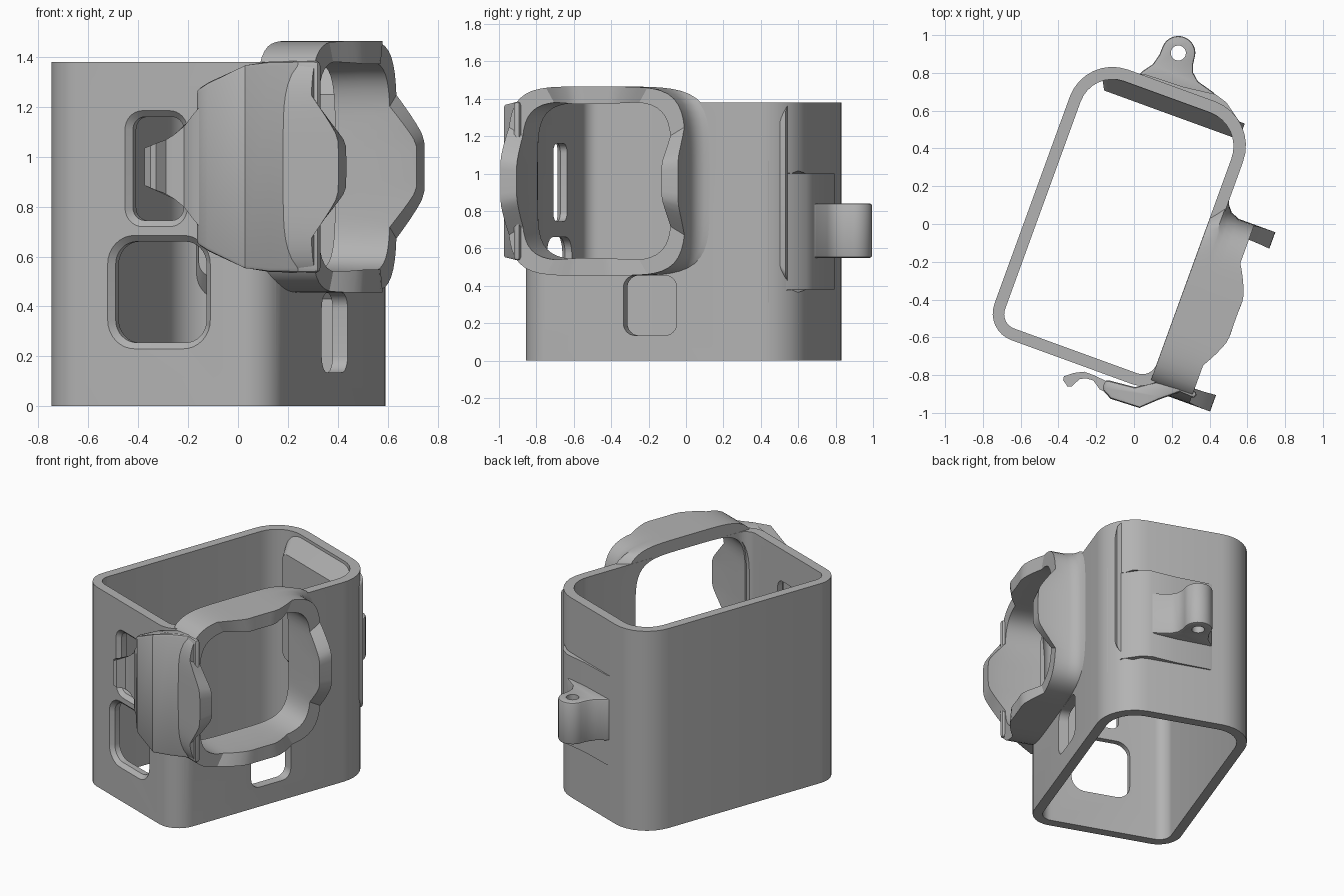
import bpy, bmesh
from math import sin, cos, pi, radians, copysign
from mathutils import Matrix, Vector

if "Cube" in bpy.data.objects:
    bpy.data.objects.remove(bpy.data.objects["Cube"])

TURN = Matrix.Rotation(radians(-20), 4, 'Z')   # whole case is turned about z
HEIGHT = 1.38
LENS_Y, LENS_Z = -0.29, 0.96

grey = bpy.data.materials.new("plain grey")
grey.use_nodes = True
grey.diffuse_color = (0.45, 0.45, 0.45, 1)
grey.node_tree.nodes["Principled BSDF"].inputs["Base Color"].default_value = grey.diffuse_color


def loft(name, rings, tube=False):
    """Skin a list of equal rings; tube joins last to first instead of capping."""
    bm = bmesh.new()
    rows = [[bm.verts.new(TURN @ Vector(p)) for p in ring] for ring in rings]
    n = len(rows[0])
    pairs = list(zip(rows, rows[1:])) + ([(rows[-1], rows[0])] if tube else [])
    for a, b in pairs:
        for i in range(n):
            j = (i + 1) % n
            bm.faces.new((a[i], a[j], b[j], b[i]))
    if not tube:
        bm.faces.new(rows[0][::-1])
        bm.faces.new(rows[-1])
    bmesh.ops.recalc_face_normals(bm, faces=bm.faces)
    mesh = bpy.data.meshes.new(name)
    bm.to_mesh(mesh)
    bm.free()
    mesh.materials.append(grey)
    obj = bpy.data.objects.new(name, mesh)
    bpy.context.collection.objects.link(obj)
    return obj


def round_rect(a0, a1, b0, b1, radii, seg=8):
    """2D rounded rectangle; radii run from the high corner anticlockwise."""
    corners = [(a1, b1, -1, -1), (a0, b1, 1, -1), (a0, b0, 1, 1), (a1, b0, -1, 1)]
    pts = []
    for k, ((a, b, sa, sb), r) in enumerate(zip(corners, radii)):
        for s in range(seg + 1):
            t = (k + s / seg) * pi / 2
            pts.append((a + sa * r + r * cos(t), b + sb * r + r * sin(t)))
    return pts


def prism(name, profile, half, mid=LENS_Z):
    """Upright prism of an xy profile; half is a height or a rule on x."""
    h = half if callable(half) else (lambda x: half)
    return loft(name, [[(x, y, mid + s * h(x)) for x, y in profile] for s in (-1, 1)])


def apply(obj, kind, **settings):
    mod = obj.modifiers.new(kind.lower(), kind)
    for key, value in settings.items():
        setattr(mod, key, value)
    bpy.context.view_layer.objects.active = obj
    bpy.ops.object.modifier_apply(modifier=mod.name)


def cut(obj, cutter):
    apply(obj, 'BOOLEAN', object=cutter, operation='DIFFERENCE', solver='EXACT')
    bpy.data.objects.remove(cutter)


def lens_shape(size, n=96):
    """Squarish loop round the lens: offsets and the angle of each point."""
    out = []
    for i in range(n):
        t = 2 * pi * i / n
        c, s = cos(t), sin(t)
        r = size / (abs(c) ** 5 + abs(s) ** 5) ** 0.2
        out.append((r * c, r * s, t))
    return out


# Sleeve with open top and bottom
sleeve = prism("sleeve", round_rect(-.55, .43, -.80, .757, (.25, .24, .15, .15)), HEIGHT / 2, HEIGHT / 2)
cut(sleeve, prism("bore", round_rect(-.487, .366, -.737, .692, (.19, .18, .08, .08)), 1, .7))


# Front windows with flared edges
def front_window(x0, x1, z0, z1, r):
    rings = []
    for y, grow in ((-.70, 0), (-.775, 0), (-.80, .025), (-.81, .028)):
        loop = round_rect(x0 - grow, x1 + grow, z0 - grow, z1 + grow, (r + grow,) * 4)
        rings.append([(x, y, z) for x, z in loop])
    cut(sleeve, loft("window_cutter", rings))


front_window(-.24, .148, .255, .66, .09)
front_window(-.166, .05, .745, 1.16, .05)

# Side window and lens opening
loop = round_rect(-.20, .103, .135, .455, (.065,) * 4)
cut(sleeve, loft("side_cutter", [[(x, y, z) for y, z in loop] for x in (.3, .5)]))
cut(sleeve, loft("lens_cutter", [[(x, LENS_Y + a, LENS_Z + b) for a, b, t in lens_shape(.43)]
                                 for x in (.3, .5)]))


# Lens frame: squarish tube with a wavy rim, coved into the wall at the back
def wave(t):
    return min(1, max(0, (abs(cos(2 * t)) - .5) / .4))


def rim(t):
    return .60 + (.098 + .02 * cos(2 * t)) * wave(t)


def frame_ring(size, x_rule, cove=0, pinch=0):
    ring = []
    for a, b, t in lens_shape(size):
        shift = cove * max(0, a / size) ** 2
        f = 1 - pinch * wave(t)
        ring.append((x_rule(t), LENS_Y + a * f + shift, LENS_Z + b * f))
    return ring


loft("lens_frame", [
    frame_ring(.505, lambda t: .367),
    frame_ring(.505, lambda t: .425, .09),
    frame_ring(.505, lambda t: .44, .05),
    frame_ring(.505, lambda t: .465, .02),
    frame_ring(.505, lambda t: .51),
    frame_ring(.505, rim),
    frame_ring(.425, rim, 0, .03),
    frame_ring(.425, lambda t: rim(t) - .1),
    frame_ring(.42, lambda t: .367)], tube=True)

# Latch cover wrapping the front corner
cover = prism("latch_cover",
              [(.14, -.825), (.14, -.88), (.20, -.912), (.36, -.905), (.44, -.83), (.53, -.755),
               (.62, -.76), (.62, -.72), (.42, -.73), (.30, -.81)],
              lambda x: .31 + .115 * min(1, max(0, (x - .14) / .24)))
apply(cover, 'BEVEL', width=.03, segments=2, limit_method='ANGLE', angle_limit=radians(50))

# Finger tab on the latch
tab_half = lambda x: .075 + max(0, x + .07) ** 1.5 * 1.5
prism("latch_tab",
      [(-.073, -.885), (-.07, -.905), (-.035, -.93), (-.015, -.92), (.01, -.87), (.04, -.855),
       (.08, -.852), (.13, -.885), (.17, -.89), (.17, -.835), (.08, -.825), (.02, -.825),
       (-.03, -.85)], tab_half)

# Flat pad over the rear corner
prism("rear_pad",
      [(-.30, .74), (-.22, .765), (.0, .772), (.17, .793), (.24, .772), (.34, .70), (.405, .615),
       (.35, .62), (.2, .72)],
      lambda x: .38 if x > .36 else .31, .69)

# Tether lug with an upright hole
arc = [(-.089 + .09 * cos(t), .931 + .09 * sin(t)) for t in (pi * k / 16 for k in range(17))]
lug = prism("tether_lug",
            arc + [(-.18, .89), (-.195, .83), (-.235, .775), (-.26, .72), (.17, .72),
                   (.17, .795), (.06, .825), (.02, .86), (.005, .90)], .145, .695)
apply(lug, 'BEVEL', width=.012, segments=2, limit_method='ANGLE', angle_limit=radians(60))
hole = [(-.089 + .04 * cos(t), .931 + .04 * sin(t)) for t in (pi * k / 12 for k in range(24))]
cut(lug, prism("hole_cutter", hole, .3, .695))

# Sloped cushion inside the rear wall
outer = round_rect(-.44, .369, .42, 1.37, (.06,) * 4)
inner = round_rect(-.39, .369, .52, 1.25, (.06,) * 4)
loft("rear_cushion", [[(x, y, z) for x, z in ring]
                      for y, ring in ((.70, outer), (.61, inner))])

# Smooth shading with crisp edges
for obj in bpy.context.scene.objects:
    obj.select_set(obj.type == 'MESH')
bpy.ops.object.shade_smooth_by_angle(angle=radians(32))
